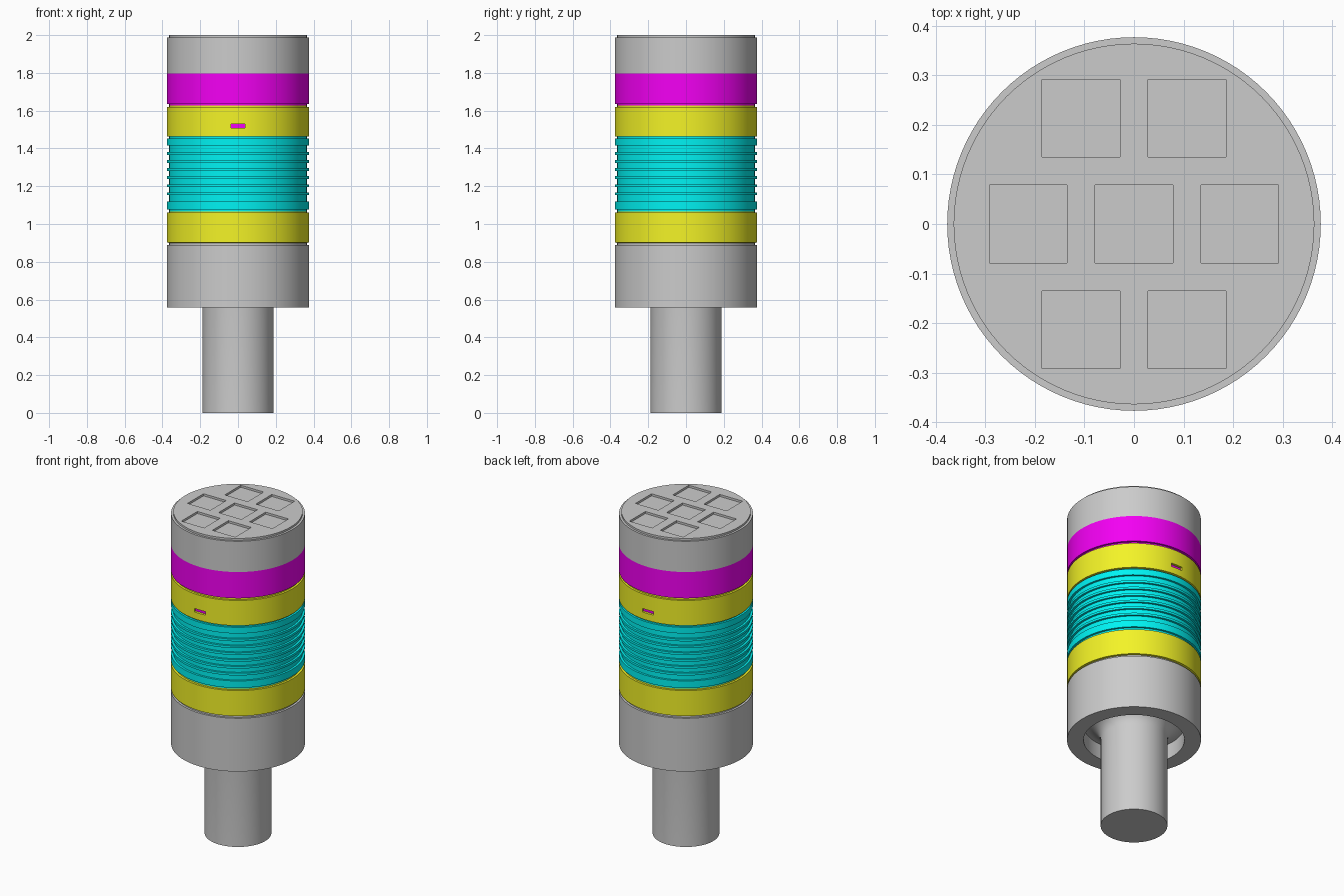
import bpy, bmesh, math

if "Cube" in bpy.data.objects:
    bpy.data.objects.remove(bpy.data.objects["Cube"])

SEG = 96
R = 0.377      # outer radius of the bands
G = 0.364      # radius at the bottom of the grooves


def material(name, rgb):
    m = bpy.data.materials.new(name)
    m.diffuse_color = (*rgb, 1)
    m.use_nodes = True
    m.node_tree.nodes["Principled BSDF"].inputs["Base Color"].default_value = m.diffuse_color
    return m


YELLOW = material("yellow", (0.9, 0.9, 0.02))
CYAN = material("cyan", (0.0, 0.9, 0.9))
MAGENTA = material("magenta", (0.9, 0.0, 0.9))


def finish(name, bm, mat=None):
    bmesh.ops.recalc_face_normals(bm, faces=bm.faces)
    me = bpy.data.meshes.new(name)
    bm.to_mesh(me)
    bm.free()
    ob = bpy.data.objects.new(name, me)
    bpy.context.collection.objects.link(ob)
    if mat:
        me.materials.append(mat)
    return ob


def lathe(name, profile, mat=None):
    """Revolve (radius, z) points, capping both ends, into a solid."""
    bm = bmesh.new()
    rings = []
    for r, z in profile:
        rings.append([bm.verts.new((r * math.cos(2 * math.pi * i / SEG),
                                    r * math.sin(2 * math.pi * i / SEG), z))
                      for i in range(SEG)])
    for a, b in zip(rings, rings[1:]):
        for i in range(SEG):
            j = (i + 1) % SEG
            bm.faces.new((a[i], a[j], b[j], b[i]))
    bm.faces.new(rings[0])
    bm.faces.new(rings[-1])
    return finish(name, bm, mat)


def boxes(name, centres, size, mat=None):
    bm = bmesh.new()
    for c in centres:
        vs = bmesh.ops.create_cube(bm, size=1)["verts"]
        bmesh.ops.scale(bm, vec=size, verts=vs)
        bmesh.ops.translate(bm, vec=c, verts=vs)
    return finish(name, bm, mat)


def cut(ob, cutter):
    cutter.hide_render = True
    cutter.hide_viewport = True
    cutter.display_type = 'WIRE'
    mod = ob.modifiers.new("cut", 'BOOLEAN')
    mod.operation = 'DIFFERENCE'
    mod.solver = 'EXACT'
    mod.object = cutter
    # apply and drop the cutter
    dg = bpy.context.evaluated_depsgraph_get()
    me = bpy.data.meshes.new_from_object(ob.evaluated_get(dg))
    ob.modifiers.clear()
    ob.data = me
    bpy.data.objects.remove(cutter)


# shaft flaring with a fillet into the recess under the lower housing
f = 0.095
fillet = [(0.188 + f * (1 - math.cos(a)), 0.555 + f * math.sin(a))
          for a in [i * math.pi / 16 for i in range(9)]]
lower = lathe("shaft_and_lower_housing",
              [(0.188, 0)] + fillet +
              [(0.284, 0.557), (R, 0.557), (R, 0.888), (G, 0.888), (G, 0.9)])

# lower yellow ring
ring_low = lathe("lower_ring", [(G, 0.9), (R, 0.902), (R, 1.06), (G, 1.06), (G, 1.066)], YELLOW)

# ribbed middle section: wide end bands with thin fins between
bands = [(1.077, 1.12)]
bands += [(z - 0.007, z + 0.007) for z in [1.161 + 0.0424 * i for i in range(6)]]
bands += [(1.415, 1.453)]
prof = [(G, 1.066)]
for lo, hi in bands:
    prof += [(G, lo), (R, lo), (R, hi), (G, hi)]
ribs = lathe("ribbed_section", prof + [(G, 1.462)], CYAN)

# upper yellow ring with a small slot front and back
ring_up = lathe("upper_ring", [(G, 1.462), (R, 1.464), (R, 1.62), (G, 1.62), (G, 1.628)], YELLOW)
sides = (-1, 1)
cut(ring_up, boxes("slot_cutter", [(0, s * 0.375, 1.518) for s in sides], (0.076, 0.05, 0.022)))
pads = boxes("slot_pads", [(0, s * 0.352, 1.518) for s in sides], (0.0758, 0.02, 0.0218), MAGENTA)

# magenta band
band = lathe("coloured_band", [(G, 1.628), (G, 1.634), (R, 1.634), (R, 1.797)], MAGENTA)

# head with a stepped rim and seven square pockets
head = lathe("head", [(R, 1.797), (R, 1.988), (G, 1.988), (G, 2.0)])
p = 0.2135
spots = [(x * p, y * p, 2.0) for y, xs in ((1, (-.5, .5)), (0, (-1, 0, 1)), (-1, (-.5, .5)))
         for x in xs]
cut(head, boxes("pocket_cutter", spots, (0.157, 0.157, 0.026)))

# smooth shading with sharp edges kept
bpy.ops.object.select_all(action='DESELECT')
for ob in (lower, ring_low, ribs, ring_up, band, head):
    ob.select_set(True)
    bpy.context.view_layer.objects.active = ob
bpy.ops.object.shade_smooth_by_angle(angle=math.radians(30))
